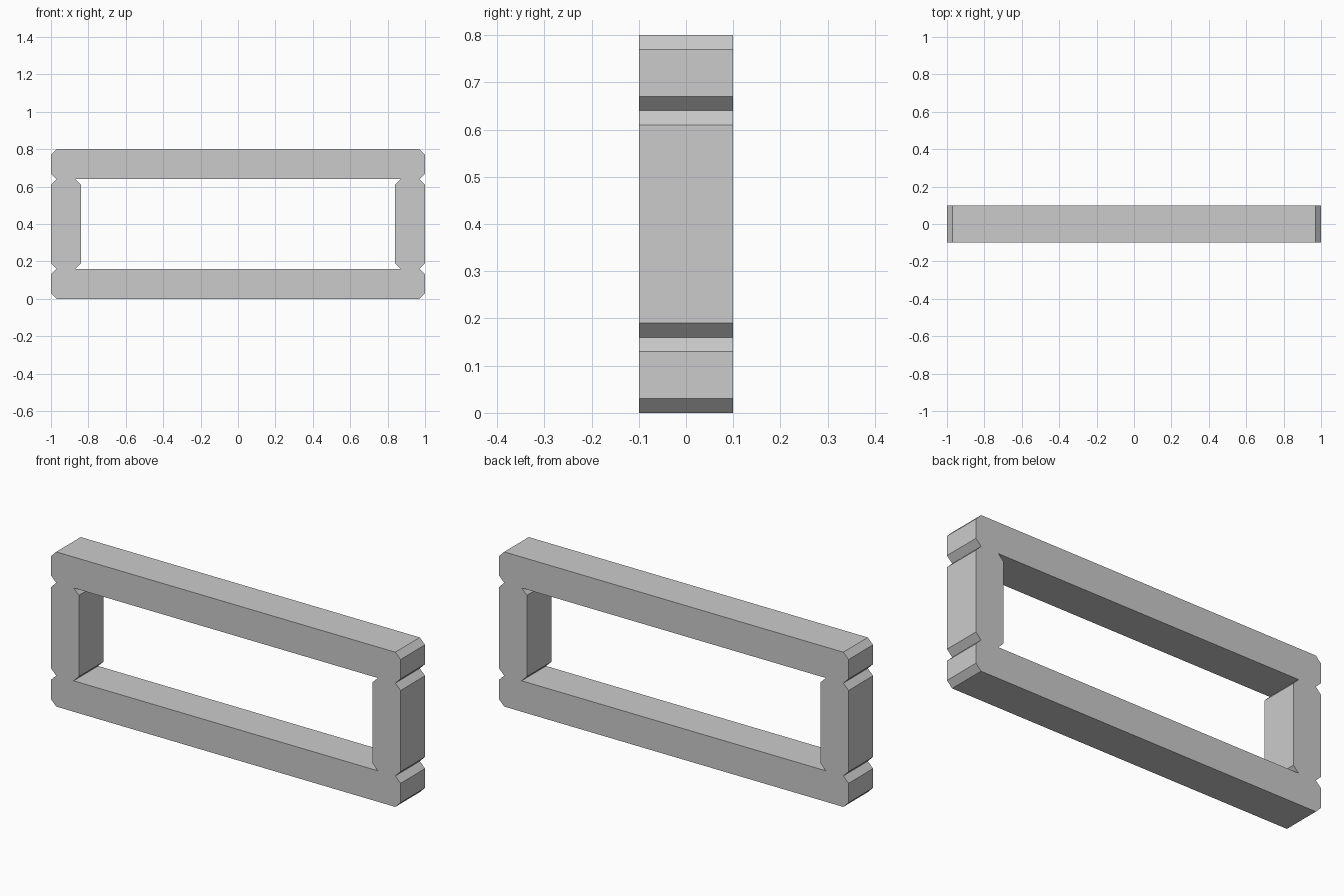
import bpy, bmesh

if "Cube" in bpy.data.objects:
    bpy.data.objects.remove(bpy.data.objects["Cube"])

# Overall sizes
W, H, D = 1.0, 0.8, 0.1      # half width, height, half depth
T, C = 0.16, 0.03            # bar thickness, corner chamfer

grey = bpy.data.materials.new("light grey")
grey.diffuse_color = (0.6, 0.6, 0.6, 1)
grey.use_nodes = True
grey.node_tree.nodes["Principled BSDF"].inputs["Base Color"].default_value = grey.diffuse_color

bm = bmesh.new()


def bar(points):
    """Add one flat bar outline given as (x, z) points."""
    bm.faces.new([bm.verts.new((x, -D, z)) for x, z in points])


# Rails: chamfered ends, with the seats of the posts along the inner edge
for outer, inner, s in ((0, T, 1), (H, H - T, -1)):
    bar([(-W + C, outer), (W - C, outer), (W, outer + s * C),
         (W, inner - s * C), (W - C, inner), (W - T + C, inner),
         (-W + T - C, inner), (-W + C, inner),
         (-W, inner - s * C), (-W, outer + s * C)])

# Posts: chamfered ends meeting the rails
for s in (-1, 1):
    a, b = s * (W - T), s * W
    bar([(a + s * C, T), (b - s * C, T), (b, T + C), (b, H - T - C),
         (b - s * C, H - T), (a + s * C, H - T), (a, H - T - C), (a, T + C)])

# Join the bars along their shared edges and give the frame its depth
bmesh.ops.remove_doubles(bm, verts=bm.verts, dist=1e-4)
bmesh.ops.recalc_face_normals(bm, faces=bm.faces)
ext = bmesh.ops.extrude_face_region(bm, geom=bm.faces[:], use_keep_orig=True)
moved = [g for g in ext["geom"] if isinstance(g, bmesh.types.BMVert)]
bmesh.ops.translate(bm, verts=moved, vec=(0, 2 * D, 0))
bmesh.ops.recalc_face_normals(bm, faces=bm.faces)

mesh = bpy.data.meshes.new("frame")
bm.to_mesh(mesh)
bm.free()
mesh.materials.append(grey)
bpy.context.collection.objects.link(bpy.data.objects.new("frame", mesh))
